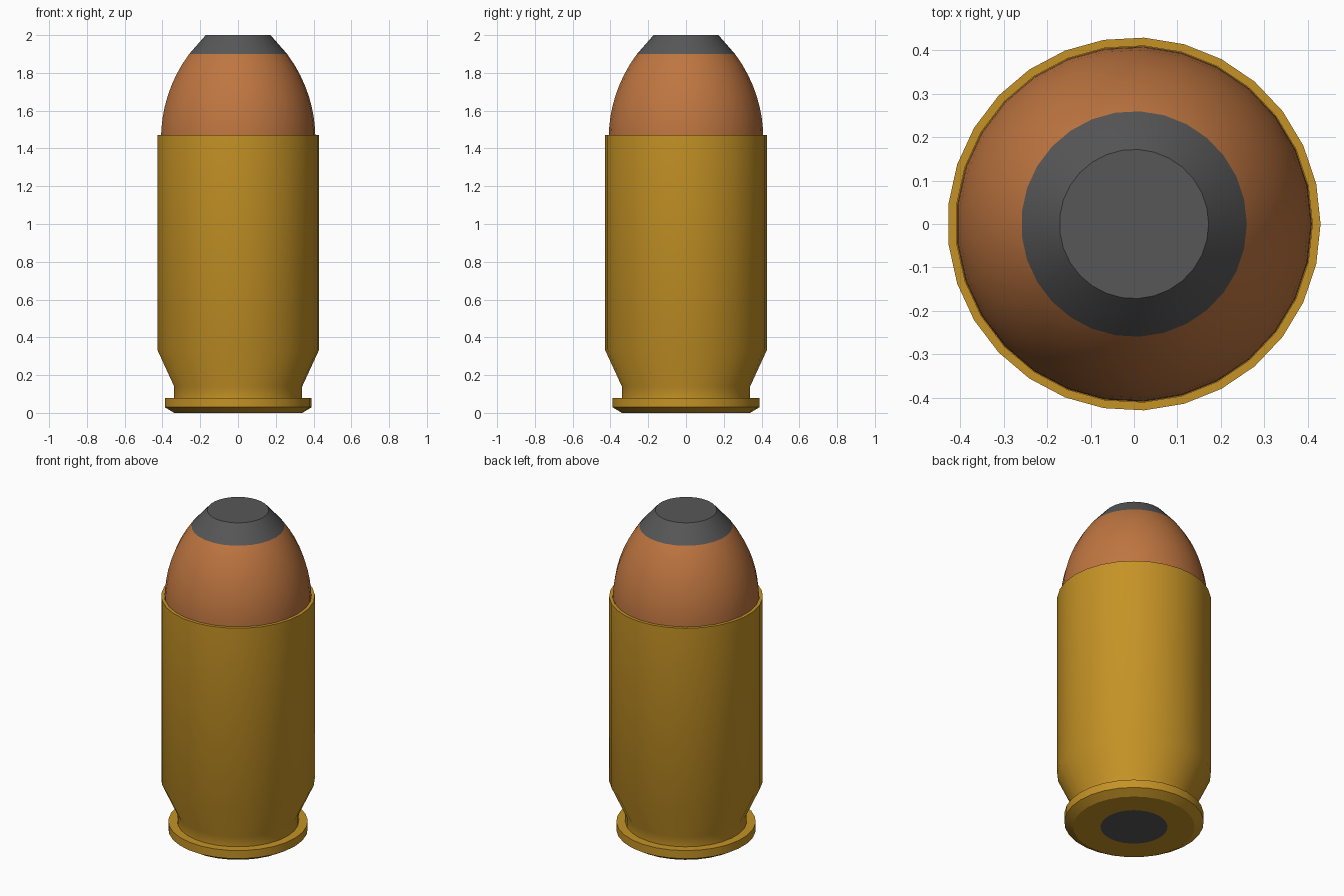
import bpy, bmesh, math

cube = bpy.data.objects.get("Cube")
if cube:
    bpy.data.objects.remove(cube, do_unlink=True)

SIDES = 29


def material(name, rgb):
    m = bpy.data.materials.new(name)
    m.use_nodes = True
    m.diffuse_color = (*rgb, 1)
    m.node_tree.nodes["Principled BSDF"].inputs["Base Color"].default_value = (*rgb, 1)
    return m


def lathe(name, profile, mats, is_second):
    """Turn a (radius, height) profile about z, capping both ends."""
    bm = bmesh.new()
    rings = []
    for r, z in profile:
        angles = [math.tau * i / SIDES for i in range(SIDES)]
        rings.append([bm.verts.new((r * math.cos(a), r * math.sin(a), z)) for a in angles])
    for low, high in zip(rings, rings[1:]):
        for i in range(SIDES):
            j = (i + 1) % SIDES
            bm.faces.new((low[i], low[j], high[j], high[i]))
    bm.faces.new(rings[0][::-1])
    bm.faces.new(rings[-1])
    bmesh.ops.recalc_face_normals(bm, faces=bm.faces)
    for f in bm.faces:
        f.material_index = int(is_second(f))
    mesh = bpy.data.meshes.new(name)
    bm.to_mesh(mesh)
    bm.free()
    for m in mats:
        mesh.materials.append(m)
    ob = bpy.data.objects.new(name, mesh)
    bpy.context.collection.objects.link(ob)
    bpy.ops.object.select_all(action="DESELECT")
    ob.select_set(True)
    bpy.context.view_layer.objects.active = ob
    bpy.ops.object.shade_smooth_by_angle(angle=math.radians(30))
    return ob


brass = material("brass", (0.56, 0.29, 0.019))
copper = material("copper", (0.52, 0.18, 0.052))
grey = material("dark_grey", (0.095, 0.095, 0.095))

# Case: primer disc, chamfered rim, extraction groove, wall and hollow mouth
PRIMER = 0.187
case_profile = [
    (PRIMER, 0), (0.34, 0), (0.39, 0.03), (0.39, 0.08), (0.34, 0.08), (0.34, 0.14),
    (0.43, 0.335), (0.43, 1.47), (0.411, 1.47), (0.411, 1.25),
]
lathe("case", case_profile, [brass, grey],
      lambda f: f.calc_center_median().z < 0.001 and len(f.verts) == SIDES)

# Bullet: seated shank, rounded jacket and flat exposed tip
BASE, TIP, ARC = 1.45, 1.9, 0.75
bullet_profile = [(0.41, 1.26)]
for i in range(9):
    h = (TIP - BASE) * i / 8
    bullet_profile.append((0.41 - ARC + math.sqrt(ARC ** 2 - h ** 2), BASE + h))
bullet_profile.append((0.172, 2.0))
lathe("bullet", bullet_profile, [copper, grey],
      lambda f: f.calc_center_median().z > TIP)
